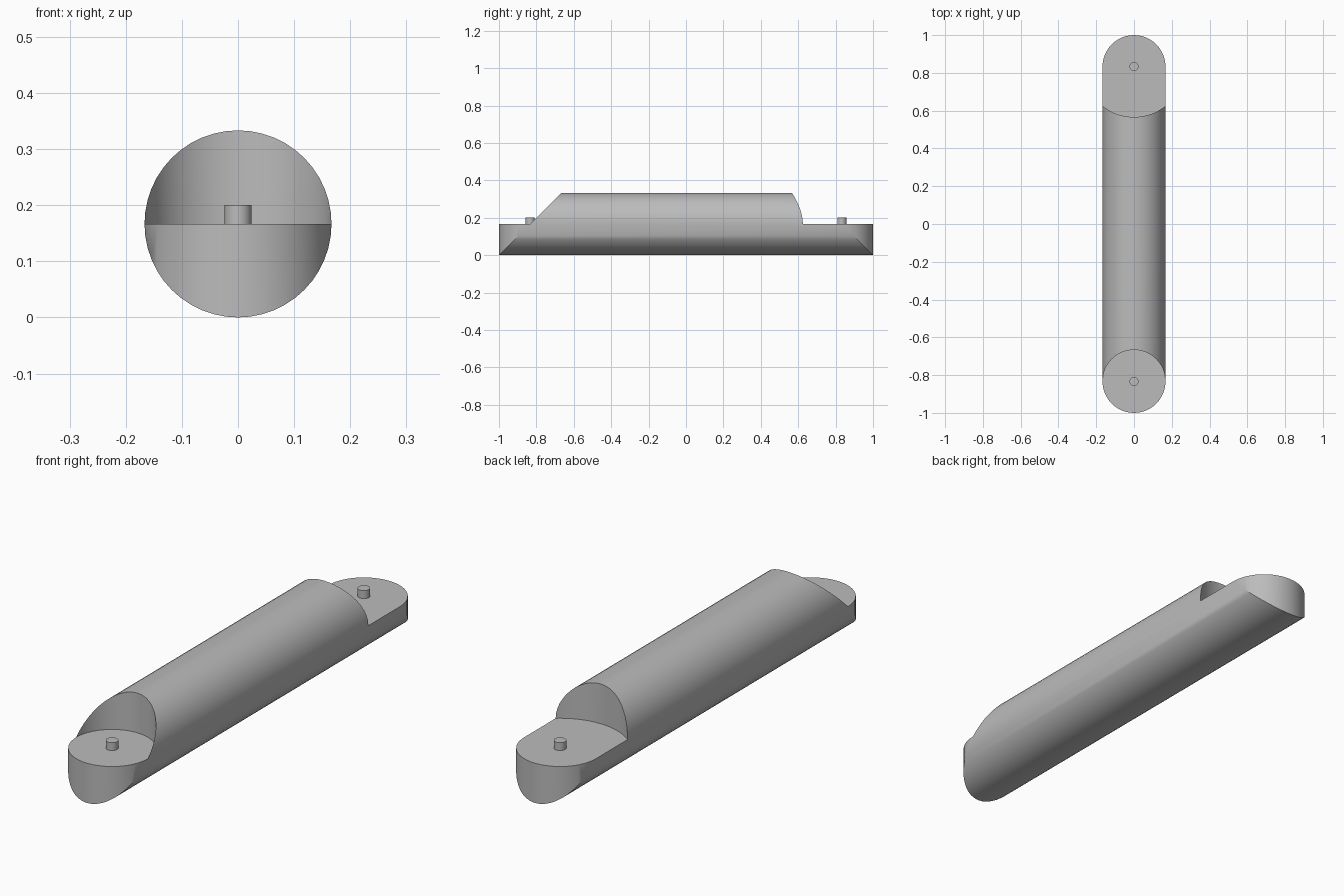
import bpy, bmesh
from math import sin, cos, pi, sqrt, radians

R = 1 / 6              # body radius, also the end rounding radius
END = 1 - R            # pin position along the body
SOCKET = 0.267         # radius of the wide scoop at the back
STEPS = 24             # segments per half circle

old = bpy.data.objects.get("Cube")
if old:
    bpy.data.objects.remove(old, do_unlink=True)

grey = bpy.data.materials.new("plain grey")
grey.use_nodes = True
colour = (0.5, 0.5, 0.5, 1)
grey.diffuse_color = colour
grey.node_tree.nodes["Principled BSDF"].inputs["Base Color"].default_value = colour


def finish(bm, name):
    bmesh.ops.recalc_face_normals(bm, faces=bm.faces)
    mesh = bpy.data.meshes.new(name)
    bm.to_mesh(mesh)
    bm.free()
    mesh.materials.append(grey)
    obj = bpy.data.objects.new(name, mesh)
    bpy.context.collection.objects.link(obj)
    bpy.ops.object.select_all(action="DESELECT")
    obj.select_set(True)
    bpy.context.view_layer.objects.active = obj
    bpy.ops.object.shade_smooth_by_angle(angle=radians(30))
    return obj


# Link body: a round bar with half-height rounded tongues at both ends
bm = bmesh.new()
cache = {}


def face(*points):
    verts = []
    for p in points:
        key = tuple(round(c, 5) for c in p)
        if key not in cache:
            cache[key] = bm.verts.new(p)
        if cache[key] not in verts:
            verts.append(cache[key])
    if len(verts) > 2:
        bm.faces.new(verts)


def station(i):
    t = pi * i / STEPS
    x, s = -R * cos(t), R * sin(t)
    scoop = END - sqrt(SOCKET ** 2 - x * x)
    front, back = -END - s, END + s
    return {
        "low": ((x, front, R - s), (x, back, R - s)),      # underside
        "rim": ((x, front, R), (x, back, R)),              # tongue edge
        "foot": ((x, s - END, R), (x, scoop, R)),          # shoulder base
        "high": ((x, s - END, R + s), (x, scoop, R + s)),  # upper side
    }


for i in range(STEPS):
    a, b = station(i), station(i + 1)
    # underside, with the shoulder corner added along each side seam
    seam_a = [a["foot"][1]] if i == 0 else []
    seam_b = [b["foot"][1]] if i == STEPS - 1 else []
    face(a["low"][0], *seam_a, a["low"][1], b["low"][1], *seam_b, b["low"][0])
    # upper side
    face(a["high"][0], a["high"][1], b["high"][1], b["high"][0])
    # rounded tips, flat tongues and curved shoulders
    for e in (0, 1):
        for lower, upper in (("low", "rim"), ("rim", "foot"), ("foot", "high")):
            face(a[lower][e], b[lower][e], b[upper][e], a[upper][e])
finish(bm, "link_body")

# Pivot pins standing on the tongues
for name, y in (("front_pin", -END), ("back_pin", END)):
    bm = bmesh.new()
    bmesh.ops.create_cone(bm, cap_ends=True, segments=24, radius1=0.024,
                          radius2=0.024, depth=0.035)
    bmesh.ops.translate(bm, verts=bm.verts, vec=(0, y, 0.2 - 0.0175))
    finish(bm, name)
